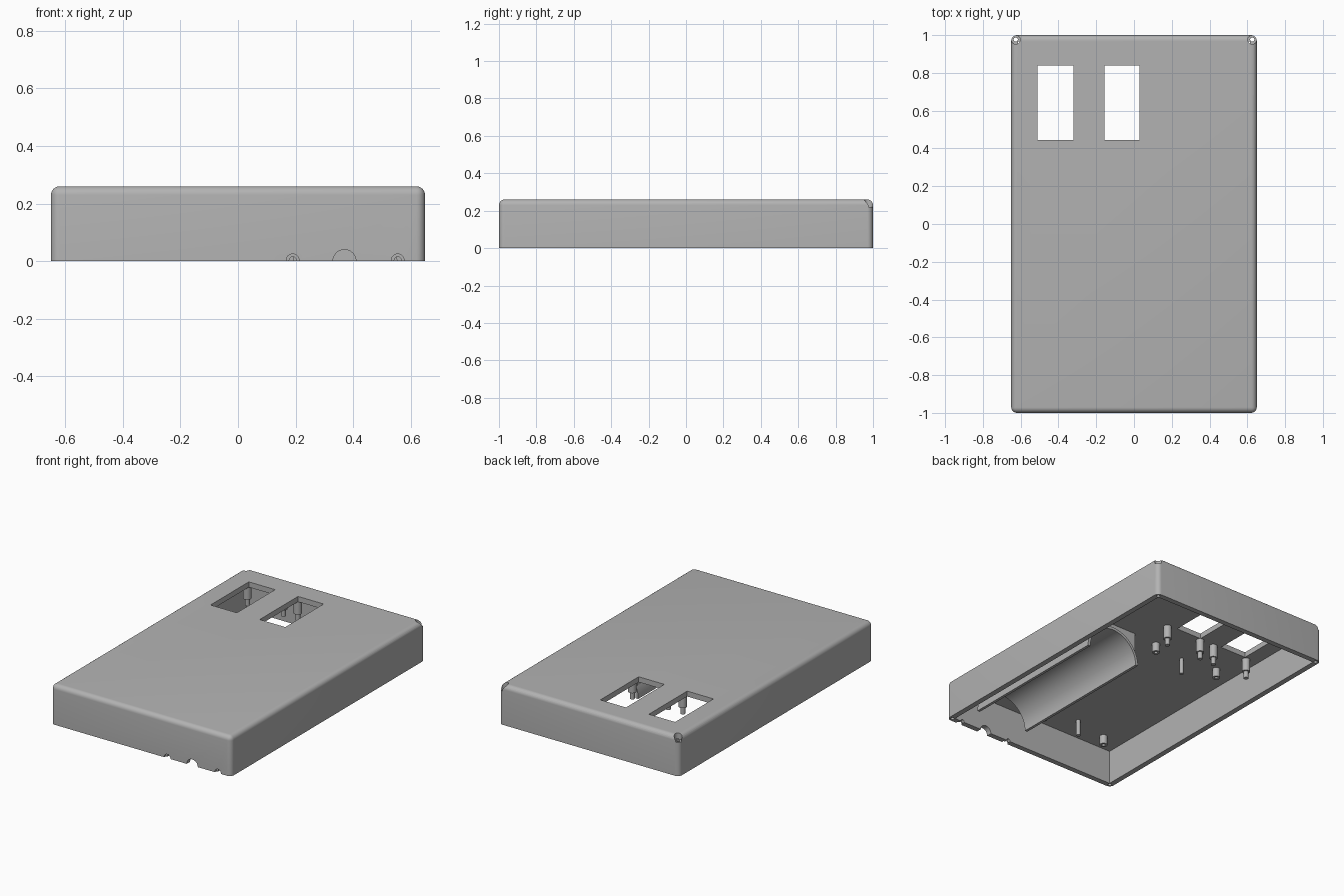
import bpy, bmesh, math
from mathutils import Matrix, Vector

old = bpy.data.objects.get("Cube")
if old:
    bpy.data.objects.remove(old, do_unlink=True)

grey = bpy.data.materials.new("plain grey")
grey.use_nodes = True
grey.diffuse_color = (0.45, 0.45, 0.45, 1)
grey.node_tree.nodes["Principled BSDF"].inputs["Base Color"].default_value = (0.45, 0.45, 0.45, 1)

HALF_X, HALF_Y, HEIGHT = 0.65, 1.0, 0.26
WALL, CEILING = 0.035, 0.225


def finish(name, bm):
    mesh = bpy.data.meshes.new(name)
    bmesh.ops.recalc_face_normals(bm, faces=bm.faces)
    bm.to_mesh(mesh)
    bm.free()
    mesh.materials.append(grey)
    obj = bpy.data.objects.new(name, mesh)
    bpy.context.collection.objects.link(obj)
    return obj


def box(name, low, high, bevel=0.0):
    low, high = Vector(low), Vector(high)
    bm = bmesh.new()
    bmesh.ops.create_cube(bm, size=1, matrix=Matrix.Translation((low + high) / 2)
                          @ Matrix.Diagonal((*(high - low), 1)))
    if bevel:
        # every edge is rounded except the open rim
        edges = [e for e in bm.edges if max(v.co.z for v in e.verts) > low.z + 0.01]
        bmesh.ops.bevel(bm, geom=edges, offset=bevel, segments=6, profile=0.5, affect='EDGES')
    return finish(name, bm)


def cylinder(name, start, end, radius, sides=32):
    start, end = Vector(start), Vector(end)
    axis = end - start
    turn = axis.to_track_quat('Z', 'Y').to_matrix().to_4x4()
    bm = bmesh.new()
    bmesh.ops.create_cone(bm, cap_ends=True, segments=sides, radius1=radius, radius2=radius,
                          depth=axis.length, matrix=Matrix.Translation((start + end) / 2) @ turn)
    return finish(name, bm)


def select(obj):
    bpy.ops.object.select_all(action='DESELECT')
    obj.select_set(True)
    bpy.context.view_layer.objects.active = obj


def cut(target, cutter):
    mod = target.modifiers.new("cut", 'BOOLEAN')
    mod.operation, mod.solver, mod.object = 'DIFFERENCE', 'EXACT', cutter
    select(target)
    bpy.ops.object.modifier_apply(modifier=mod.name)
    bpy.data.objects.remove(cutter, do_unlink=True)


def smooth(obj):
    select(obj)
    bpy.ops.object.shade_smooth_by_angle(angle=math.radians(30))


# Hollow cover, open underneath
cover = box("cover", (-HALF_X, -HALF_Y, 0), (HALF_X, HALF_Y, HEIGHT), 0.03)
cut(cover, box("cavity", (WALL - HALF_X, WALL - HALF_Y, -0.1),
               (HALF_X - WALL, HALF_Y - WALL, CEILING)))

# Two windows through the top
for left, right in ((-0.51, -0.32), (-0.155, 0.03)):
    cut(cover, box("window_cut", (left, 0.445, 0.1), (right, 0.84, 0.4)))

# Screw holes in the corners; the back ones are counterbored from above
for side in (-1, 1):
    x, y = side * 0.626, 0.976
    cut(cover, cylinder("counterbore", (x, y, 0.22), (x, y, 0.3), 0.0235))
    cut(cover, cylinder("back_hole", (x, y, -0.1), (x, y, 0.3), 0.011))
    cut(cover, cylinder("front_hole", (x, -y, -0.1), (x, -y, 0.1), 0.011))

# Cable notch and two screw notches in the front rim
cut(cover, cylinder("cable_notch", (0.37, -1.1, 0), (0.37, -0.93, 0), 0.04))
for x in (0.19, 0.555):
    cut(cover, cylinder("screw_notch", (x, -1.1, 0.003), (x, -0.93, 0.003), 0.012))
    cut(cover, cylinder("screw_recess", (x, -1.1, 0.003), (x, -0.985, 0.003), 0.022))
smooth(cover)

# Half-round cradle hanging from the ceiling
TUBE_X, FRONT, BACK = 0.372, -0.806, 0.244
cradle = cylinder("cradle", (TUBE_X, FRONT, 0), (TUBE_X, BACK, 0), 0.198, 64)
cut(cradle, box("lower_half", (0, -1, -0.5), (0.8, 1, 0)))
support = box("cradle_support", (TUBE_X - 0.185, FRONT + 0.01, 0.08),
              (TUBE_X + 0.185, BACK - 0.01, CEILING + 0.005))
for part in (cradle, support):
    cut(part, cylinder("bore", (TUBE_X, -0.95, 0), (TUBE_X, 0.5, 0), 0.18, 64))
    smooth(part)


def post(name, x, y, steps):
    """Stack of cylinders hanging from the ceiling: (radius, length) each."""
    z = CEILING
    for number, (radius, length) in enumerate(steps):
        label = name if number == 0 else name + "_tip"
        smooth(cylinder(label, (x, y, z + 0.004), (x, y, z - length), radius, 24))
        z -= length


# Stepped posts around the windows
for x in (-0.535, -0.275, -0.17, 0.09):
    for y in (0.425, 0.86):
        post("window_post", x, y, ((0.025, 0.085), (0.015, 0.045)))

# Short standoffs, each with a blind hole
for x in (-0.47, 0.01):
    for y in (-0.85, 0.22):
        standoff = cylinder("standoff", (x, y, CEILING + 0.004), (x, y, 0.165), 0.024, 24)
        cut(standoff, cylinder("pilot", (x, y, 0.1), (x, y, 0.2), 0.011, 16))
        smooth(standoff)

# Thin locating pins
for y in (-0.80, 0.18):
    post("locating_pin", -0.228, y, ((0.013, 0.105),))
